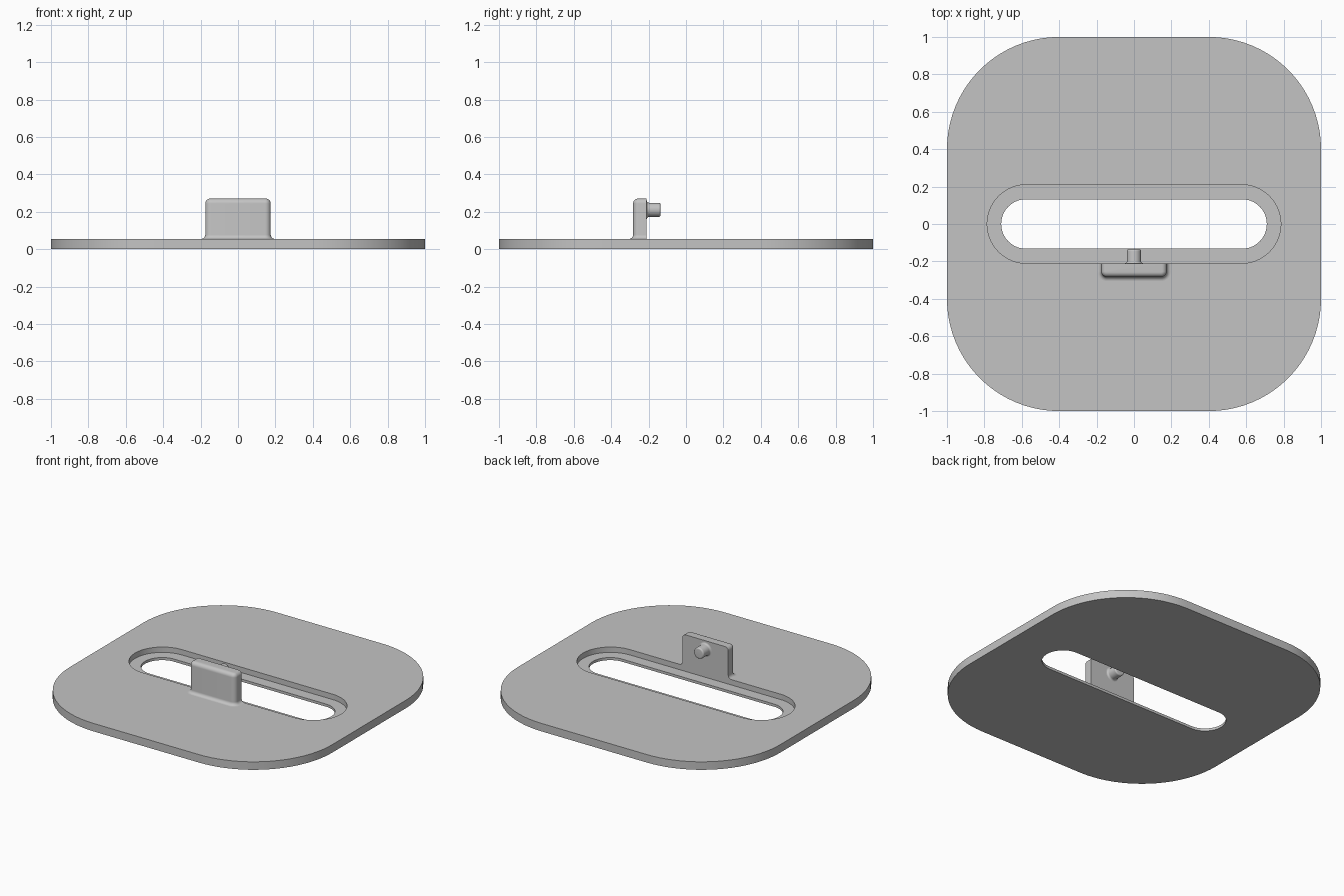
import bpy, bmesh, math
from mathutils import Matrix

cube = bpy.data.objects.get("Cube")
if cube:
    bpy.data.objects.remove(cube, do_unlink=True)

grey = bpy.data.materials.new("light grey")
grey.use_nodes = True
grey.diffuse_color = (0.55, 0.55, 0.55, 1)
grey.node_tree.nodes["Principled BSDF"].inputs["Base Color"].default_value = grey.diffuse_color


def arc(cx, cy, r, start, end, steps):
    """Points on an arc, angles in degrees."""
    angles = [math.radians(start + (end - start) * i / steps) for i in range(steps + 1)]
    return [(cx + r * math.cos(a), cy + r * math.sin(a)) for a in angles]


def rounded_rect(hx, hy, r, z, steps=20):
    """Closed loop of a rounded rectangle at height z."""
    pts = []
    for k, (sx, sy) in enumerate([(1, 1), (-1, 1), (-1, -1), (1, -1)]):
        pts += arc(sx * (hx - r), sy * (hy - r), r, 90 * k, 90 * k + 90, steps)
    return [(x, y, z) for x, y in pts]


def loft(name, loops, ring=False, cap=False):
    """Skin a row of matching loops; ring joins the last to the first."""
    bm = bmesh.new()
    rows = [[bm.verts.new(p) for p in loop] for loop in loops]
    pairs = list(zip(rows, rows[1:]))
    if ring:
        pairs.append((rows[-1], rows[0]))
    n = len(rows[0])
    for low, high in pairs:
        for i in range(n):
            j = (i + 1) % n
            bm.faces.new((low[i], low[j], high[j], high[i]))
    if cap:
        bm.faces.new(rows[-1])
    bmesh.ops.remove_doubles(bm, verts=bm.verts, dist=1e-5)
    bmesh.ops.recalc_face_normals(bm, faces=bm.faces)
    mesh = bpy.data.meshes.new(name)
    bm.to_mesh(mesh)
    bm.free()
    mesh.materials.append(grey)
    obj = bpy.data.objects.new(name, mesh)
    bpy.context.collection.objects.link(obj)
    bpy.ops.object.select_all(action="DESELECT")
    obj.select_set(True)
    bpy.context.view_layer.objects.active = obj
    bpy.ops.object.shade_smooth_by_angle(angle=math.radians(30))
    return obj


# Base plate with a stepped slot
top, ledge = 0.055, 0.018
loft("base_plate", [
    rounded_rect(1, 1, 0.6, 0),
    rounded_rect(1, 1, 0.6, top),
    rounded_rect(0.785, 0.21, 0.21, top),
    rounded_rect(0.785, 0.21, 0.21, ledge),
    rounded_rect(0.71, 0.132, 0.132, ledge),
    rounded_rect(0.71, 0.132, 0.132, 0),
], ring=True)

# Upright tab: flat back, rounded front, flared foot
back, front, half, height = -0.21, -0.283, 0.175, 0.27
corner, edge, foot = 0.03, 0.026, 0.022


def tab_loop(grow, z):
    r = corner + grow
    x, y = half - corner, front + corner
    pts = [(-half - grow, back)] + arc(-x, y, r, 180, 270, 8)
    pts += arc(x, y, r, 270, 360, 8) + [(half + grow, back)]
    return [(px, py, z) for px, py in pts]


profile = [(foot - px, top + foot - pz) for px, pz in arc(0, 0, foot, 90, 0, 8)]
profile += [(px - edge, height - edge + pz) for px, pz in arc(0, 0, edge, 0, 90, 8)]
loft("upright_tab", [tab_loop(grow, z) for grow, z in profile], cap=True)

# Round peg on the back of the tab
radius, length, fillet, bevel = 0.038, 0.074, 0.012, 0.01
peg_profile = [(radius + fillet - r, fillet - d) for r, d in arc(0, 0, fillet, 90, 0, 6)]
peg_profile += [(radius - bevel + r, length - bevel + d) for r, d in arc(0, 0, bevel, 0, 90, 6)]
peg = loft("locating_peg", [
    [(x, y, depth) for x, y in arc(0, 0, r, 0, 348.75, 31)] for r, depth in peg_profile
], cap=True)
peg.data.transform(Matrix.Translation((0, back, 0.21)) @ Matrix.Rotation(-math.pi / 2, 4, "X"))
